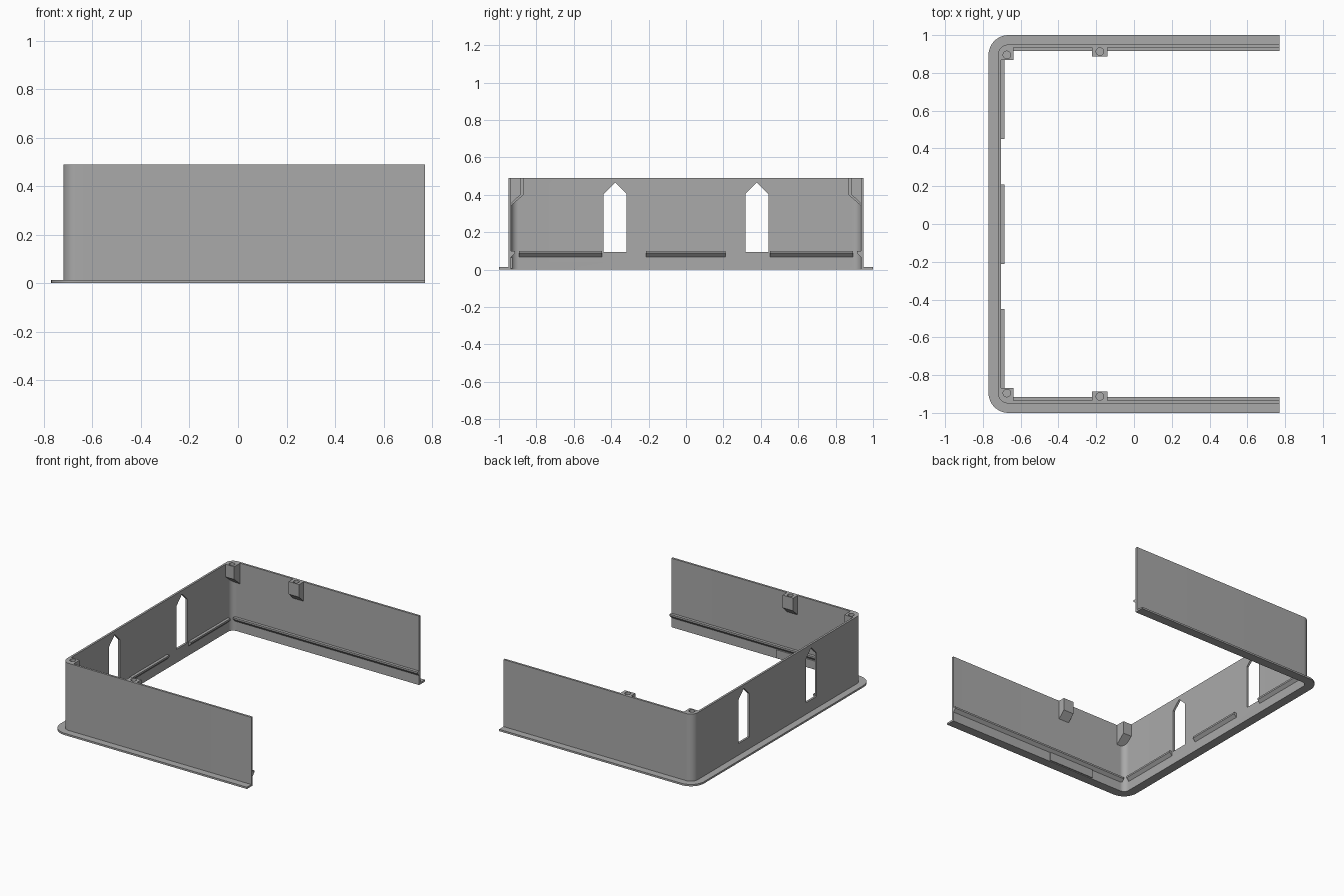
import bpy, bmesh, math
from mathutils import Vector

if "Cube" in bpy.data.objects:
    bpy.data.objects.remove(bpy.data.objects["Cube"])

GREY = (0.40, 0.40, 0.40, 1)
mat = bpy.data.materials.new("plain grey")
mat.use_nodes = True
mat.diffuse_color = GREY
mat.node_tree.nodes["Principled BSDF"].inputs["Base Color"].default_value = GREY

# Main dimensions
END, HEIGHT, RIM = 0.77, 0.49, 0.013
BACK_IN, SIDE_IN = -0.705, 0.935
WALL, FLANGE = 0.015, 0.065


def prism(name, points, direction):
    """Extrude a closed loop of 3D points along a direction."""
    bm = bmesh.new()
    face = bm.faces.new([bm.verts.new(p) for p in points])
    new = bmesh.ops.extrude_face_region(bm, geom=[face])["geom"]
    bmesh.ops.translate(bm, vec=Vector(direction),
                        verts=[v for v in new if isinstance(v, bmesh.types.BMVert)])
    bmesh.ops.recalc_face_normals(bm, faces=bm.faces)
    mesh = bpy.data.meshes.new(name)
    bm.to_mesh(mesh)
    bm.free()
    ob = bpy.data.objects.new(name, mesh)
    bpy.context.collection.objects.link(ob)
    mesh.materials.append(mat)
    return ob


def cut(ob, cutters):
    """Subtract the cutters, bake the result and drop the cutters."""
    for c in cutters:
        c.hide_render = True
        mod = ob.modifiers.new("cut", "BOOLEAN")
        mod.object, mod.operation, mod.solver = c, "DIFFERENCE", "EXACT"
    bpy.context.view_layer.update()
    baked = bpy.data.meshes.new_from_object(
        ob.evaluated_get(bpy.context.evaluated_depsgraph_get()))
    ob.modifiers.clear()
    ob.data = baked
    for c in cutters:
        bpy.data.objects.remove(c)


def u_path(offset):
    """Three-sided outline with round back corners, grown by offset."""
    r = 0.04 + offset
    cx, cy = BACK_IN + 0.04, SIDE_IN - 0.04
    pts = [(END, SIDE_IN + offset)]
    for s, start in ((1, 90), (-1, 180)):
        for i in range(13):
            a = math.radians(start + 7.5 * i)
            pts.append((cx + r * math.cos(a), s * cy + r * math.sin(a)))
    return pts + [(END, -SIDE_IN - offset)]


def u_band(name, offset, z0, z1):
    loop = u_path(offset) + u_path(0)[::-1]
    return prism(name, [(x, y, z0) for x, y in loop], (0, 0, z1 - z0))


def smooth(ob):
    bpy.ops.object.select_all(action="DESELECT")
    ob.select_set(True)
    bpy.context.view_layer.objects.active = ob
    bpy.ops.object.shade_smooth_by_angle(angle=math.radians(25))


# Bottom flange and upright wall
smooth(u_band("bottom_flange", FLANGE, 0, RIM))
wall = u_band("wall", WALL, RIM, HEIGHT)

# Pointed window openings in the back wall
windows = []
for s in (1, -1):
    shape = [(0.317, 0.095), (0.44, 0.095), (0.44, 0.405), (0.378, 0.465), (0.317, 0.405)]
    windows.append(prism("window_cutter", [(-0.8, s * y, z) for y, z in shape], (0.15, 0, 0)))
cut(wall, windows)
smooth(wall)

# Inner ledges: depth from wall, height
LEDGE = [(-0.003, 0.10), (0.02, 0.10), (0.02, 0.088), (-0.003, 0.064)]
for name, y0, y1 in (("back_ledge_left", -0.893, -0.45),
                     ("back_ledge_middle", -0.213, 0.21),
                     ("back_ledge_right", 0.45, 0.893)):
    prism(name, [(BACK_IN + d, y0, z) for d, z in LEDGE], (0, y1 - y0, 0))
for s, name in ((1, "rear"), (-1, "front")):
    prism(name + "_side_ledge", [(-0.68, s * (SIDE_IN - d), z) for d, z in LEDGE],
          (END + 0.68, 0, 0))


def screw_post(name, s, x0, x1, y_in, z_low, corner):
    """Sloped-bottom boss on a side wall with a screw hole in the top."""
    y_out = SIDE_IN + 0.003
    shape = [(y_out, HEIGHT), (y_in, HEIGHT), (y_in, 0.40), (y_out, z_low)]
    post = prism(name, [(x0, s * y, z) for y, z in shape], (x1 - x0, 0, 0))
    if corner:  # trim the edge hidden in the rounded wall corner
        bm = bmesh.new()
        bm.from_mesh(post.data)
        edge = [e for e in bm.edges if all(
            abs(v.co.x - x0) < 1e-4 and abs(v.co.y - s * y_out) < 1e-4 for v in e.verts)]
        bmesh.ops.bevel(bm, geom=edge, offset=0.025, segments=4, profile=0.5, affect="EDGES")
        bm.to_mesh(post.data)
        bm.free()
    cx, cy = (x0 + x1) / 2, s * (y_in + 0.027)
    ring = [(cx + 0.02 * math.cos(i * math.pi / 12),
             cy + 0.02 * math.sin(i * math.pi / 12), 0.42) for i in range(24)]
    cut(post, [prism("hole_cutter", ring, (0, 0, 0.2))])
    smooth(post)


for s, name in ((1, "rear"), (-1, "front")):
    screw_post(name + "_corner_post", s, BACK_IN - 0.003, -0.638, 0.868, 0.34, True)
    screw_post(name + "_middle_post", s, -0.222, -0.14, 0.886, 0.35, False)

# Thin plate under the front side ledge
plate = [(-0.42, 0.0), (-0.06, 0.0), (-0.06, 0.06), (-0.42, 0.06)]
prism("front_inner_plate", [(x, -SIDE_IN, z + 0.005) for x, z in plate], (0, 0.008, 0))
